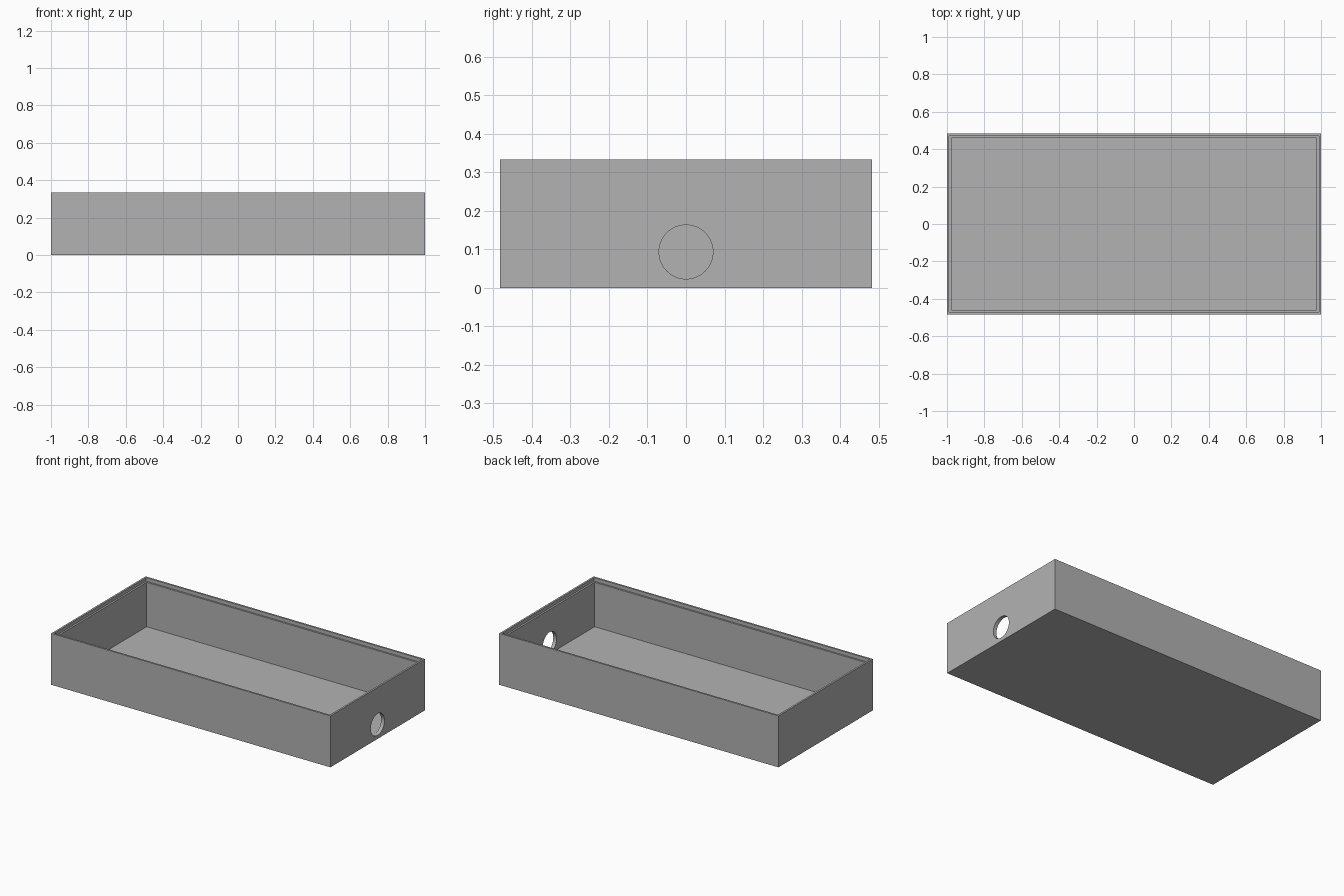
import bpy
import bmesh
import math

if "Cube" in bpy.data.objects:
    bpy.data.objects.remove(bpy.data.objects["Cube"], do_unlink=True)

HALF_X, HALF_Y, HEIGHT = 1.0, 0.483, 0.333
WALL, LIP, LEDGE_DEPTH, FLOOR = 0.0235, 0.012, 0.0235, 0.022
HOLE_R, HOLE_Z = 0.07, 0.093

grey = bpy.data.materials.new("plain grey")
grey.use_nodes = True
colour = (0.448, 0.448, 0.448, 1.0)
grey.diffuse_color = colour
grey.node_tree.nodes["Principled BSDF"].inputs["Base Color"].default_value = colour

# Open tray: rectangular rings joined from the underside, over the rim, to the floor
bm = bmesh.new()


def ring(inset, z):
    x, y = HALF_X - inset, HALF_Y - inset
    return [bm.verts.new((sx * x, sy * y, z))
            for sx, sy in ((-1, -1), (1, -1), (1, 1), (-1, 1))]


profile = [(0, 0), (0, HEIGHT), (LIP, HEIGHT), (LIP, HEIGHT - LEDGE_DEPTH),
           (WALL, HEIGHT - LEDGE_DEPTH), (WALL, FLOOR)]
rings = [ring(*p) for p in profile]
for a, b in zip(rings, rings[1:]):
    for i in range(4):
        j = (i + 1) % 4
        bm.faces.new((a[i], a[j], b[j], b[i]))
bm.faces.new(rings[0][::-1])
bm.faces.new(rings[-1])
bmesh.ops.recalc_face_normals(bm, faces=bm.faces)
mesh = bpy.data.meshes.new("tray")
bm.to_mesh(mesh)
bm.free()
mesh.materials.append(grey)
tray = bpy.data.objects.new("tray", mesh)
bpy.context.collection.objects.link(tray)

# Round cable hole through the left end wall
bpy.ops.mesh.primitive_cylinder_add(vertices=64, radius=HOLE_R, depth=0.2,
                                    location=(HALF_X, 0, HOLE_Z),
                                    rotation=(0, math.pi / 2, 0))
cutter = bpy.context.object
cutter.name = "hole_cutter"
cutter.data.materials.append(grey)
cut = tray.modifiers.new("cable hole", 'BOOLEAN')
cut.operation = 'DIFFERENCE'
cut.solver = 'EXACT'
cut.object = cutter
bpy.ops.object.select_all(action='DESELECT')
tray.select_set(True)
bpy.context.view_layer.objects.active = tray
bpy.ops.object.modifier_apply(modifier=cut.name)
bpy.data.objects.remove(cutter, do_unlink=True)
bpy.ops.object.shade_smooth_by_angle(angle=math.radians(30))
